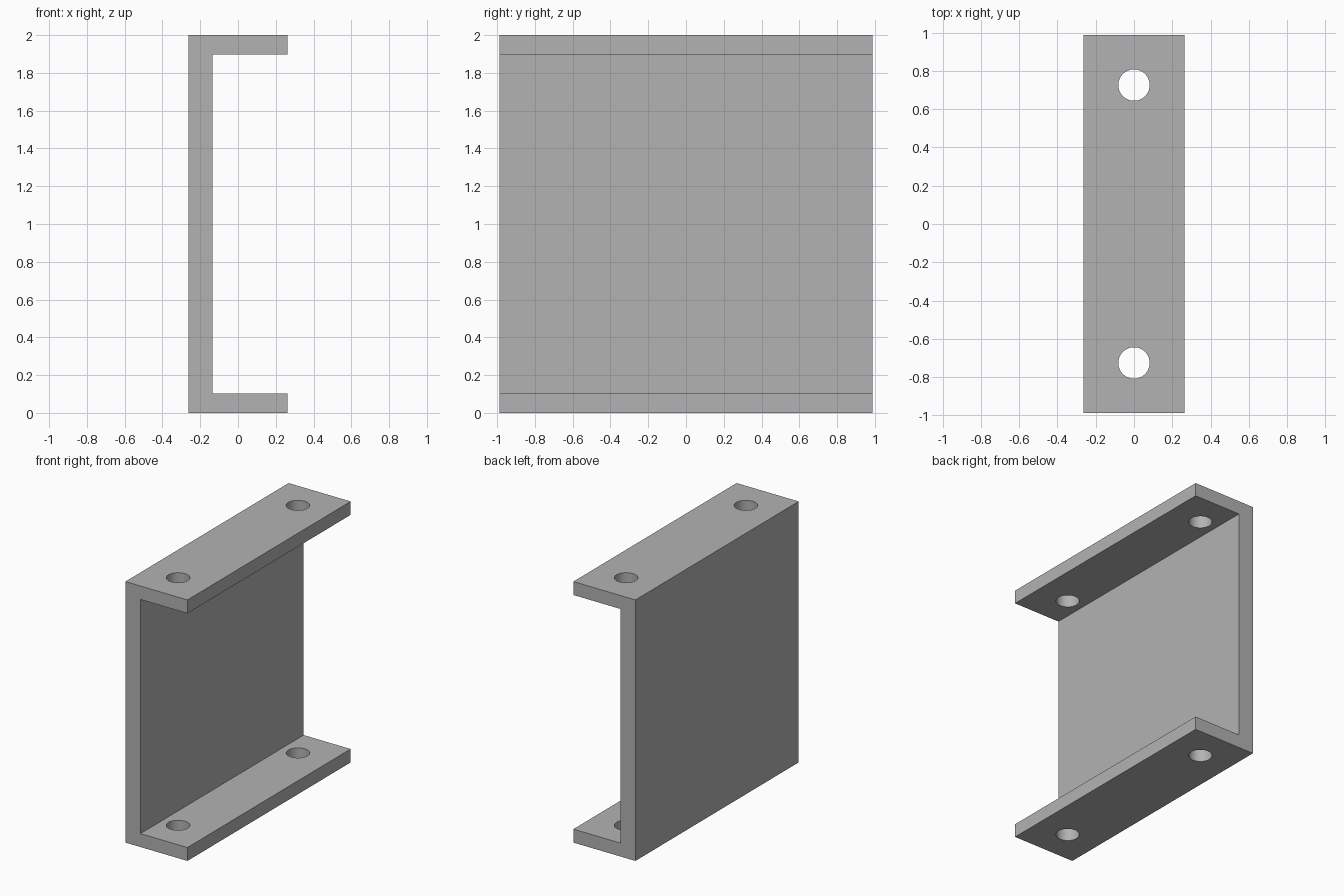
import bpy
import bmesh
from mathutils import Matrix, Vector

cube = bpy.data.objects.get("Cube")
if cube:
    bpy.data.objects.remove(cube, do_unlink=True)

HALF_W, HALF_L, HEIGHT = 0.263, 0.988, 2.0
WEB, FLANGE = 0.128, 0.103
HOLE_Y, HOLE_R = 0.726, 0.082

# Material
grey = bpy.data.materials.new("plain grey")
grey.use_nodes = True
colour = (0.448, 0.448, 0.448, 1.0)
grey.diffuse_color = colour
grey.node_tree.nodes["Principled BSDF"].inputs["Base Color"].default_value = colour


def make_object(name, bm):
    bmesh.ops.recalc_face_normals(bm, faces=bm.faces)
    mesh = bpy.data.meshes.new(name)
    bm.to_mesh(mesh)
    bm.free()
    mesh.materials.append(grey)
    obj = bpy.data.objects.new(name, mesh)
    bpy.context.collection.objects.link(obj)
    return obj


# Channel: C-shaped profile extruded along its length
inner = -HALF_W + WEB
profile = [(-HALF_W, 0), (HALF_W, 0), (HALF_W, FLANGE), (inner, FLANGE),
           (inner, HEIGHT - FLANGE), (HALF_W, HEIGHT - FLANGE),
           (HALF_W, HEIGHT), (-HALF_W, HEIGHT)]
bm = bmesh.new()
face = bm.faces.new([bm.verts.new((x, -HALF_L, z)) for x, z in profile])
result = bmesh.ops.extrude_face_region(bm, geom=[face])
moved = [v for v in result["geom"] if isinstance(v, bmesh.types.BMVert)]
bmesh.ops.translate(bm, verts=moved, vec=Vector((0, 2 * HALF_L, 0)))
channel = make_object("channel_bracket", bm)

# Bolt holes: one cylinder at each end passes through both flanges
bm = bmesh.new()
for side in (-1, 1):
    bmesh.ops.create_cone(bm, cap_ends=True, segments=48,
                          radius1=HOLE_R, radius2=HOLE_R, depth=HEIGHT + 0.2,
                          matrix=Matrix.Translation((0, side * HOLE_Y, HEIGHT / 2)))
cutter = make_object("hole_cutter", bm)
cutter.hide_render = True

cut = channel.modifiers.new("bolt_holes", 'BOOLEAN')
cut.operation = 'DIFFERENCE'
cut.solver = 'EXACT'
cut.object = cutter

# Apply the cut and discard the helper
bpy.ops.object.select_all(action='DESELECT')
channel.select_set(True)
bpy.context.view_layer.objects.active = channel
bpy.ops.object.modifier_apply(modifier=cut.name)
bpy.data.objects.remove(cutter, do_unlink=True)

# Smooth hole walls, sharp edges elsewhere
bpy.ops.object.shade_smooth_by_angle()
